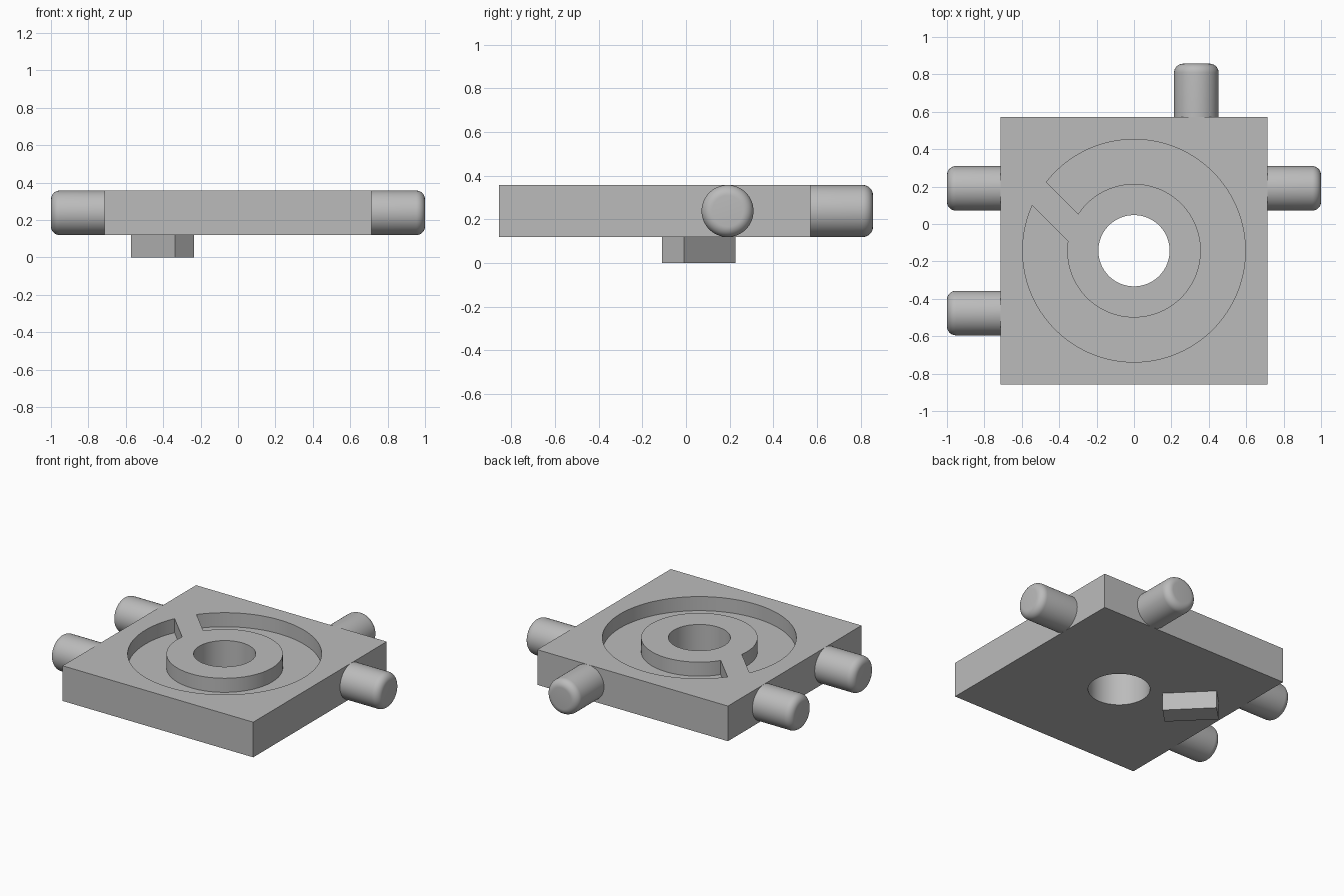
import bpy, bmesh
from math import asin, cos, sin, pi, radians
from mathutils import Matrix, Vector

cube = bpy.data.objects.get("Cube")
if cube:
    bpy.data.objects.remove(cube, do_unlink=True)

U = 1 / 42                      # design unit
HALF, THICK, BASE = 30 * U, 10 * U, 5 * U
TOP = BASE + THICK
CENTRE = Vector((0, -6 * U, 0))
HOLE, INNER, OUTER, DEPTH = 8 * U, 15 * U, 25 * U, 4 * U
KEY_NEAR, KEY_FAR = 3 * U, 9 * U  # offsets of the bridge sides from the diagonal
DIAGONAL = radians(135)

grey = bpy.data.materials.new("plain grey")
grey.use_nodes = True
grey.diffuse_color = (0.5, 0.5, 0.5, 1)
grey.node_tree.nodes["Principled BSDF"].inputs["Base Color"].default_value = (0.5, 0.5, 0.5, 1)


def make_object(name, bm):
    bmesh.ops.recalc_face_normals(bm, faces=bm.faces)
    mesh = bpy.data.meshes.new(name)
    bm.to_mesh(mesh)
    bm.free()
    mesh.materials.append(grey)
    obj = bpy.data.objects.new(name, mesh)
    bpy.context.collection.objects.link(obj)
    return obj


def prism(name, outline, z0, z1):
    bm = bmesh.new()
    face = bm.faces.new([bm.verts.new((x, y, z0)) for x, y in outline])
    side = bmesh.ops.extrude_face_region(bm, geom=[face])
    verts = [g for g in side["geom"] if isinstance(g, bmesh.types.BMVert)]
    bmesh.ops.translate(bm, verts=verts, vec=(0, 0, z1 - z0))
    return make_object(name, bm)


def arc(radius, start, end, steps):
    angles = [start + (end - start) * i / steps for i in range(steps + 1)]
    return [(CENTRE.x + radius * cos(a), CENTRE.y + radius * sin(a)) for a in angles]


def select_only(obj):
    bpy.ops.object.select_all(action="DESELECT")
    obj.select_set(True)
    bpy.context.view_layer.objects.active = obj


def smooth(obj, angle=30):
    select_only(obj)
    bpy.ops.object.shade_smooth_by_angle(angle=radians(angle))


def cut(obj, cutter):
    cutter.hide_render = True
    mod = obj.modifiers.new("cut", "BOOLEAN")
    mod.operation, mod.solver, mod.object = "DIFFERENCE", "EXACT", cutter
    select_only(obj)
    bpy.ops.object.modifier_apply(modifier=mod.name)
    bpy.data.objects.remove(cutter, do_unlink=True)


# Square plate
y0, y1 = CENTRE.y - HALF, CENTRE.y + HALF
plate = prism("plate", [(-HALF, y0), (HALF, y0), (HALF, y1), (-HALF, y1)], BASE, TOP)

# Round through hole
cut(plate, prism("hole_cutter", arc(HOLE, 0, 2 * pi, 96)[:-1], 0, TOP + BASE))

# Ring groove, interrupted by a straight bridge
def bridge_angle(offset, radius):
    return DIAGONAL + asin(offset / radius)

outer = arc(OUTER, bridge_angle(KEY_FAR, OUTER), bridge_angle(KEY_NEAR, OUTER) + 2 * pi, 128)
inner = arc(INNER, bridge_angle(KEY_NEAR, INNER) + 2 * pi, bridge_angle(KEY_FAR, INNER), 96)
cut(plate, prism("groove_cutter", outer + inner, TOP - DEPTH, TOP + BASE))
smooth(plate)

# Diagonal key under the bridge
along = Vector((cos(DIAGONAL), sin(DIAGONAL)))
across = Vector((-along.y, along.x))
corners = [(11 * U, KEY_NEAR), (25 * U, KEY_NEAR), (25 * U, KEY_FAR), (11 * U, KEY_FAR)]
prism("bottom_key", [CENTRE.xy + along * a + across * b for a, b in corners], 0, BASE)


# Round pegs with softened ends
def peg(name, x, y, heading):
    length, radius = 12 * U, 5 * U
    bm = bmesh.new()
    bmesh.ops.create_cone(bm, cap_ends=True, segments=64, radius1=radius, radius2=radius,
                          depth=length, matrix=Matrix.Translation((0, 0, length / 2)))
    rim = [e for e in bm.edges if all(v.co.z > length / 2 for v in e.verts)]
    bmesh.ops.bevel(bm, geom=rim, offset=2 * U, segments=8, profile=0.5, affect="EDGES")
    turn = Matrix.Rotation(heading, 4, "Z") @ Matrix.Rotation(pi / 2, 4, "Y")
    bm.transform(Matrix.Translation((x, y, BASE + radius)) @ turn)
    smooth(make_object(name, bm))


SHIFT = 14 * U
peg("left_peg", HALF, CENTRE.y + SHIFT, 0)
peg("right_back_peg", -HALF, CENTRE.y + SHIFT, pi)
peg("right_front_peg", -HALF, CENTRE.y - SHIFT, pi)
peg("back_peg", SHIFT, y1, pi / 2)
